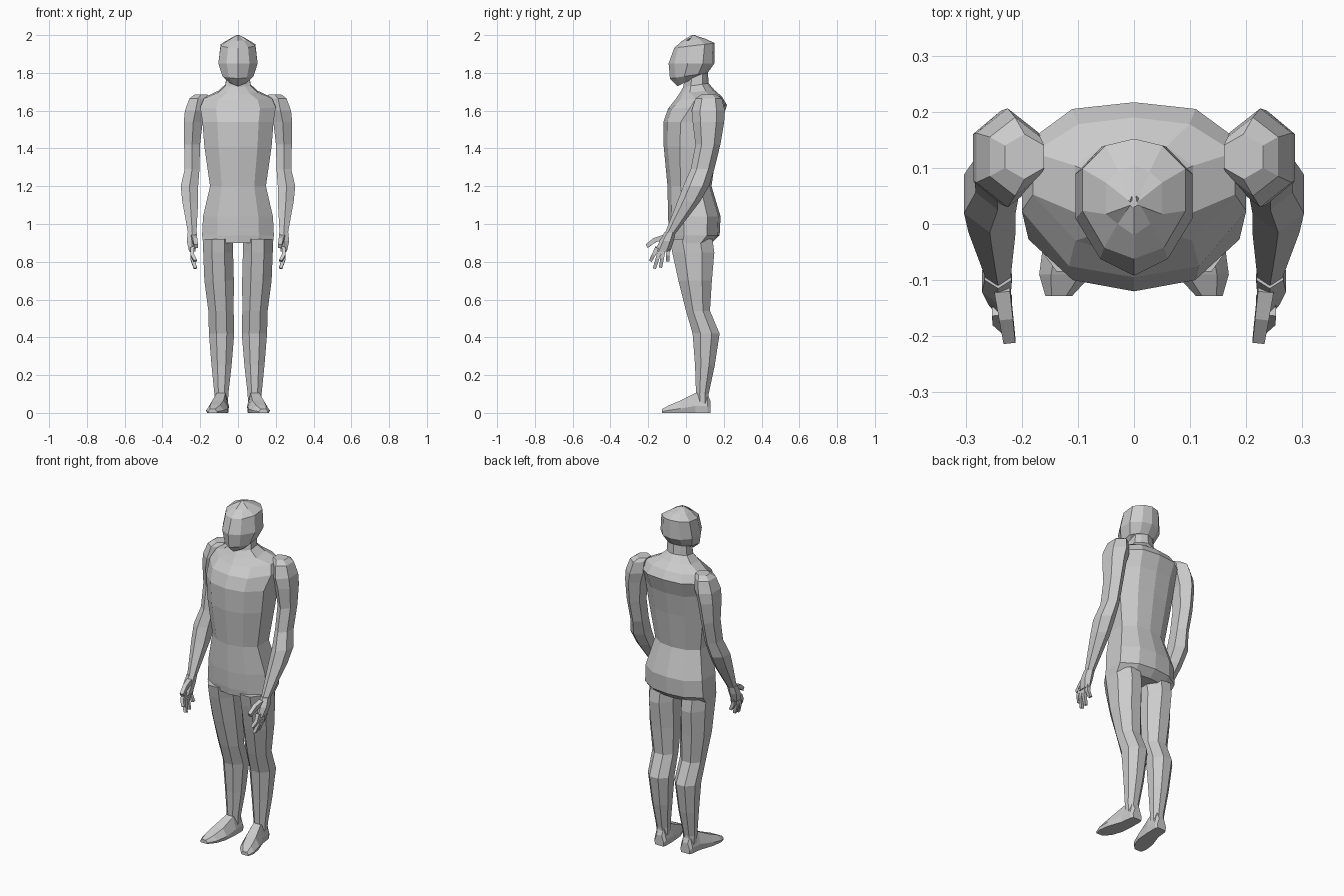
import bpy, bmesh, math
from mathutils import Vector


def loft(name, rings, mirror=False):
    """Skin a list of equal-length point rings and cap both ends."""
    bm = bmesh.new()
    vr = [[bm.verts.new(p) for p in r] for r in rings]
    n = len(vr[0])
    for a, b in zip(vr, vr[1:]):
        for i in range(n):
            j = (i + 1) % n
            bm.faces.new((a[i], a[j], b[j], b[i]))
    bm.faces.new(vr[0])
    bm.faces.new(vr[-1])
    bmesh.ops.recalc_face_normals(bm, faces=bm.faces)
    me = bpy.data.meshes.new(name)
    bm.to_mesh(me)
    bm.free()
    ob = bpy.data.objects.new(name, me)
    bpy.context.collection.objects.link(ob)
    if mirror:
        ob.modifiers.new("Mirror", 'MIRROR').use_bisect_axis[0] = False
    return ob


def body_ring(z, w, f, b, tilt=0.0, side=0.3, flat=0.02):
    """Ten-sided symmetric section: half width, front y, back y, back raised by tilt."""
    d = b - f
    half = [(0, f), (.58 * w, f + flat), (w, f + side * d),
            (w, b - .25 * d), (.55 * w, b - .012), (0, b)]
    pts = half + [(-x, y) for x, y in half[4:0:-1]]
    return [Vector((x, y, z + tilt * ((y - f) / d - .5))) for x, y in pts]


def limb_ring(z, xc, rx, f, b, n=8):
    """Horizontal polygon filling the given x and y extents."""
    a = [math.tau * (i + .5) / n for i in range(n)]
    mx, my = max(math.cos(t) for t in a), max(math.sin(t) for t in a)
    return [Vector((xc + rx * math.cos(t) / mx,
                    (f + b) / 2 + (b - f) / 2 * math.sin(t) / my, z)) for t in a]


def digit(name, pts, r):
    """Square tapered tube through a few points."""
    pts = [Vector(p) for p in pts]
    d = (pts[-1] - pts[0]).normalized()
    u = d.cross(Vector((1, 0, 0))).normalized()
    v = d.cross(u)
    loft(name, [[p + (u * a + v * b) * r * (1 - .12 * k)
                 for a, b in ((1, 1), (-1, 1), (-1, -1), (1, -1))]
                for k, p in enumerate(pts)], True)


# torso and neck
torso = [
    (.90, .185, -.085, .135), (.94, .19, -.09, .178), (1.04, .185, -.095, .183),
    (1.20, .148, -.098, .135), (1.41, .178, -.118, .165), (1.54, .188, -.12, .188),
]
loft("torso", [body_ring(*r) for r in torso] + [
    body_ring(1.62, .2, -.095, .217, .02, .38),
    body_ring(1.665, .18, -.06, .19, .02, .45, .03),
    body_ring(1.70, .105, -.035, .15, .02),
    body_ring(1.735, .066, -.015, .12, .02),
    body_ring(1.81, .06, .0, .115, .01)])

# head
loft("head", [
    body_ring(1.755, .045, -.045, .06, .05, .35),
    body_ring(1.785, .082, -.085, .115, .03, .38, .03),
    body_ring(1.85, .104, -.092, .15, .0, .42, .03),
    body_ring(1.945, .092, -.062, .152, .025, .4, .02),
    body_ring(1.975, .05, -.02, .105, .01),
    body_ring(2.0, .006, .03, .042)])

# arms, sweeping forward below the shoulder
arm = [
    (1.685, .195, .035, .08, .16), (1.665, .212, .045, .05, .19),
    (1.60, .225, .056, .03, .206), (1.54, .237, .05, .035, .202),
    (1.42, .243, .042, .05, .182), (1.29, .243, .039, .025, .15),
    (1.20, .257, .046, -.015, .122), (1.12, .253, .042, -.045, .075),
    (.95, .242, .022, -.112, -.055),
]
loft("arm", [limb_ring(*r, n=6) for r in arm], True)

# hands: palm, thumb and four fingers
loft("palm", [limb_ring(*r, n=6) for r in [
    (.955, .242, .024, -.115, -.055), (.91, .245, .026, -.14, -.065),
    (.855, .242, .017, -.165, -.083)]], True)
digit("thumb", [(.235, -.115, .93), (.228, -.165, .915), (.222, -.208, .883)], .014)
for i, (y, ty, tz) in enumerate([(-.153, -.188, .805), (-.135, -.167, .765),
                                 (-.117, -.135, .77), (-.097, -.097, .803)]):
    digit("finger_%d" % (i + 1), [(.242, y, .875), (.243, (y + ty) / 2, (.87 + tz) / 2),
                                  (.226, ty, tz)], .011)

# legs
leg = [
    (.92, .105, .08, -.085, .14), (.85, .105, .079, -.073, .15),
    (.70, .1, .078, -.04, .137), (.54, .09, .067, .0, .127),
    (.42, .087, .067, .035, .178), (.25, .087, .053, .048, .152),
    (.10, .088, .037, .053, .12), (.05, .088, .035, .055, .12),
]
loft("leg", [limb_ring(*r) for r in leg], True)


# feet, splayed outward
def foot_ring(y, xc, w, h):
    return [Vector((xc + sx * w, y, z)) for sx, z in
            ((-.9, 0), (.9, 0), (1, h * .35), (.55, h), (-.55, h), (-1, h * .35))]


loft("foot", [foot_ring(*r) for r in [
    (.13, .085, .03, .06), (.115, .086, .038, .1), (.05, .09, .042, .105),
    (-.03, .107, .054, .065), (-.09, .122, .047, .04), (-.128, .134, .024, .02)]], True)
